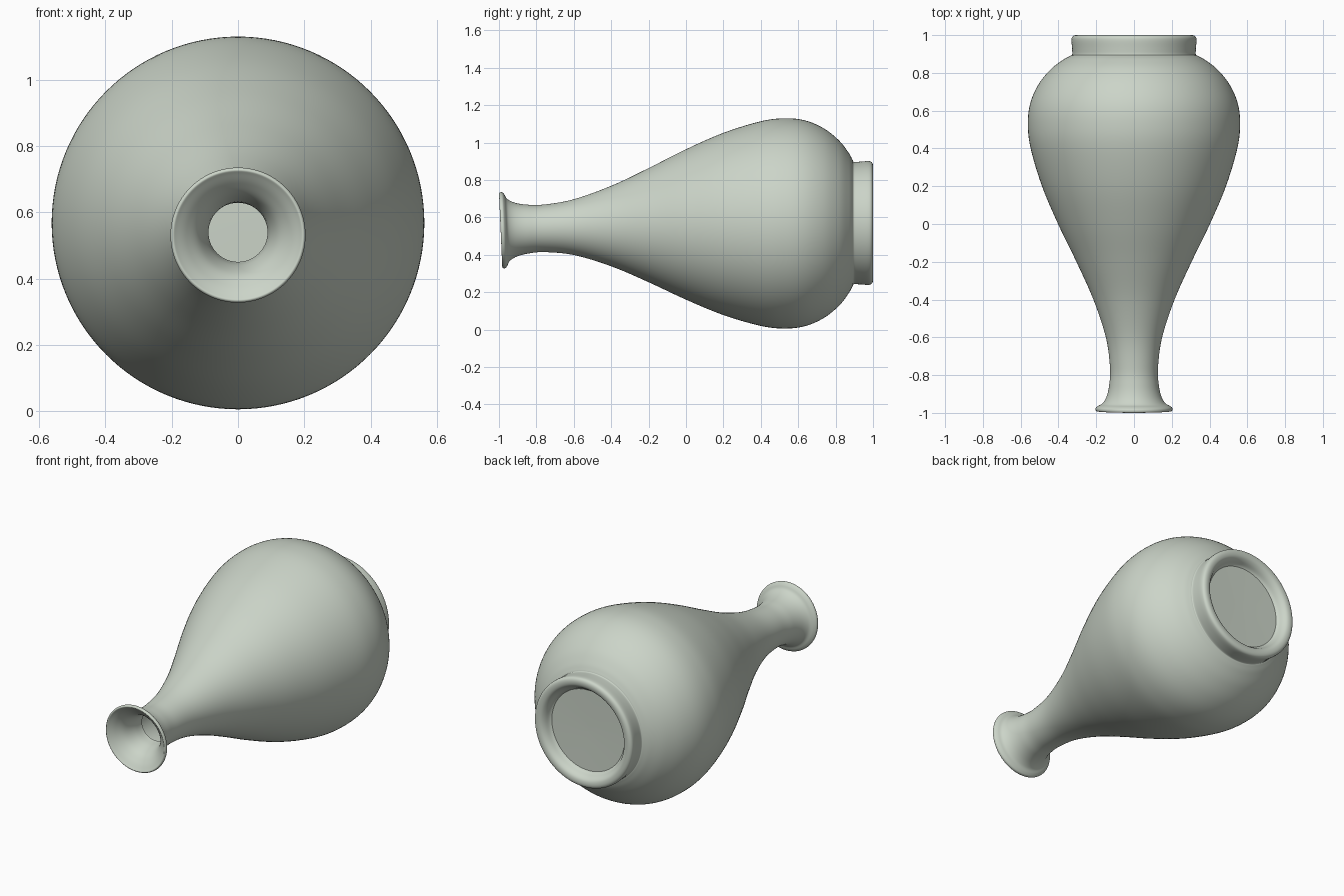
import bpy, bmesh, math
from mathutils import Vector

if "Cube" in bpy.data.objects:
    bpy.data.objects.remove(bpy.data.objects["Cube"])

SIDES = 128

glaze = bpy.data.materials.new("pale celadon glaze")
glaze.diffuse_color = (0.60, 0.66, 0.58, 1)
glaze.use_nodes = True
glaze.node_tree.nodes["Principled BSDF"].inputs["Base Color"].default_value = glaze.diffuse_color


def smooth(pts, steps=6):
    """Catmull-Rom curve through (y, radius) points."""
    p = [Vector(q) for q in pts]
    p = [2 * p[0] - p[1]] + p + [2 * p[-1] - p[-2]]
    out = []
    for a, b, c, d in zip(p, p[1:], p[2:], p[3:]):
        for k in range(steps):
            t = k / steps
            out.append(0.5 * (2 * b + (c - a) * t + (2 * a - 5 * b + 4 * c - d) * t * t
                              + (3 * b - a - 3 * c + d) * t ** 3))
    return out + [p[-2]]


def axis_height(y):
    """The vase axis sags slightly toward the mouth."""
    t = (1 - y) / 2
    return 0.57 - 0.008 * t - 0.032 * t ** 3


def lathe(name, profile, cap=False):
    bm = bmesh.new()
    rings = []
    for y, r in profile:
        tilt = 0.045 * max(0, (-y - 0.4) / 0.6)
        ring = []
        for i in range(SIDES):
            a = 2 * math.pi * i / SIDES
            dz = r * math.sin(a)
            ring.append(bm.verts.new((r * math.cos(a), y - tilt * dz, axis_height(y) + dz)))
        rings.append(ring)
    for r0, r1 in zip(rings, rings[1:]):
        for i in range(SIDES):
            j = (i + 1) % SIDES
            bm.faces.new((r0[i], r0[j], r1[j], r1[i]))
    if cap:
        bm.faces.new(rings[-1])
    bm.normal_update()
    me = bpy.data.meshes.new(name)
    # outward normals: the rings run from mouth to foot
    bmesh.ops.reverse_faces(bm, faces=bm.faces[:])
    bmesh.ops.recalc_face_normals(bm, faces=bm.faces[:])
    bm.to_mesh(me)
    bm.free()
    me.materials.append(glaze)
    ob = bpy.data.objects.new(name, me)
    bpy.context.collection.objects.link(ob)
    bpy.context.view_layer.objects.active = ob
    ob.select_set(True)
    bpy.ops.object.shade_smooth_by_angle(angle=math.radians(40))
    ob.select_set(False)
    return ob


# flared mouth lining, rolled lip, neck and belly
body = smooth([(-0.80, 0.089), (-0.86, 0.097), (-0.92, 0.120), (-0.96, 0.155),
               (-0.984, 0.185), (-0.991, 0.196), (-0.985, 0.203), (-0.973, 0.202),
               (-0.963, 0.190), (-0.948, 0.165), (-0.91, 0.144), (-0.85, 0.131),
               (-0.76, 0.127), (-0.60, 0.149), (-0.40, 0.215), (-0.20, 0.305),
               (0.0, 0.402), (0.20, 0.487), (0.40, 0.547), (0.53, 0.562),
               (0.64, 0.549), (0.74, 0.505), (0.82, 0.440), (0.87, 0.375), (0.892, 0.335)])

# foot ring with rounded edge, turning into the recess
foot = smooth([(0.892, 0.335), (0.898, 0.327), (0.93, 0.328), (0.975, 0.331),
               (0.993, 0.325), (1.0, 0.308), (0.996, 0.285), (0.98, 0.268),
               (0.955, 0.255), (0.945, 0.245)], 4)
lathe("vase_body", body + foot[1:])

# recessed underside
lathe("base_disc", [(0.945, 0.245), (0.943, 0.12), (0.942, 0.01)], cap=True)
